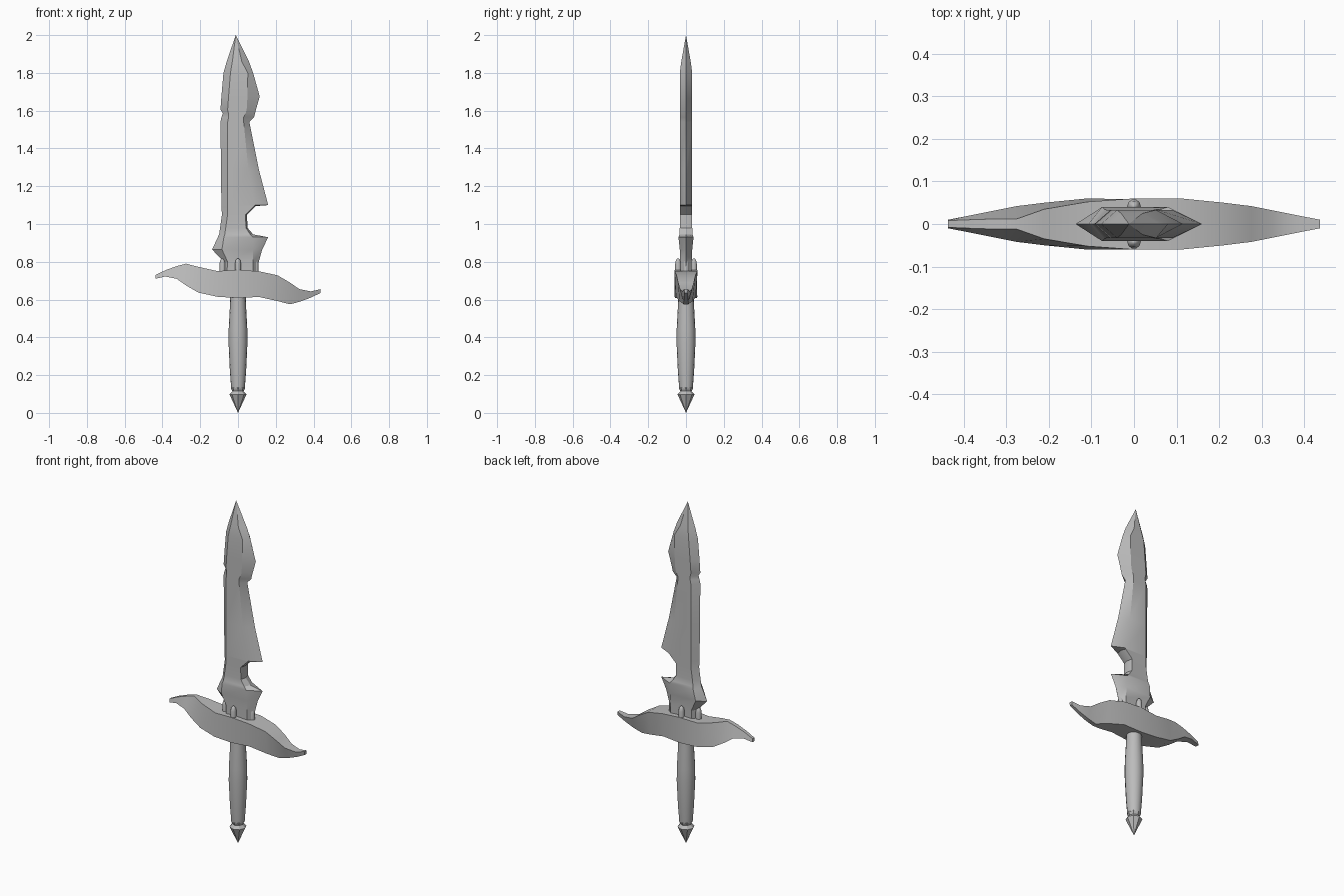
import bpy, bmesh, math
from mathutils import Matrix

if "Cube" in bpy.data.objects:
    bpy.data.objects.remove(bpy.data.objects["Cube"])

GREY = (0.5, 0.5, 0.5, 1)
steel = bpy.data.materials.new("grey steel")
steel.use_nodes = True
steel.diffuse_color = GREY
steel.node_tree.nodes["Principled BSDF"].inputs["Base Color"].default_value = GREY


def finish(name, bm, angle=30):
    bmesh.ops.remove_doubles(bm, verts=bm.verts, dist=0.0005)
    bmesh.ops.recalc_face_normals(bm, faces=bm.faces)
    mesh = bpy.data.meshes.new(name)
    bm.to_mesh(mesh)
    bm.free()
    mesh.materials.append(steel)
    obj = bpy.data.objects.new(name, mesh)
    bpy.context.collection.objects.link(obj)
    bpy.ops.object.select_all(action="DESELECT")
    obj.select_set(True)
    bpy.context.view_layer.objects.active = obj
    bpy.ops.object.shade_smooth_by_angle(angle=math.radians(angle))
    return obj


def loft(name, rings, angle=30):
    """Skin a list of closed rings and cap both ends."""
    bm = bmesh.new()
    rows = [[bm.verts.new(p) for p in ring] for ring in rings]
    n = len(rows[0])
    for a, b in zip(rows, rows[1:]):
        for i in range(n):
            j = (i + 1) % n
            bm.faces.new((a[i], a[j], b[j], b[i]))
    bm.faces.new(rows[0])
    bm.faces.new(rows[-1])
    return finish(name, bm, angle)


def lathe(name, profile, sides, x=0, y=0, angle=30):
    rings = []
    for r, z in profile:
        turn = [2 * math.pi * i / sides for i in range(sides)]
        rings.append([(x + r * math.cos(a), y + r * math.sin(a), z) for a in turn])
    return loft(name, rings, angle)


# Blade: height, back edge, back ridge, front ridge, cutting edge, half thickness
blade = [
    (0.72, -.075, -.06, .08, .105, .03),
    (0.80, -.075, -.055, .08, .11, .03),
    (0.865, -.137, -.085, .08, .128, .033),
    (0.93, -.107, -.075, .08, .16, .04),
    (0.945, -.10, -.07, .065, .08, .035),
    (0.98, -.095, -.065, .042, .05, .033),
    (1.05, -.085, -.055, .04, .048, .033),
    (1.095, -.088, -.055, .085, .095, .033),
    (1.10, -.088, -.055, .09, .16, .033),
    (1.29, -.09, -.055, .055, .11, .033),
    (1.54, -.093, -.055, .03, .06, .033),
    (1.565, -.088, -.05, .03, .085, .033),
    (1.585, -.08, -.05, .04, .09, .033),
    (1.605, -.093, -.055, .046, .095, .033),
    (1.675, -.088, -.05, .05, .115, .033),
    (1.80, -.077, -.04, .052, .08, .033),
    (1.86, -.06, -.03, .02, .058, .025),
    (2.0, -.012, -.012, -.012, -.012, 0),
]
loft("blade", [[(a, 0, z), (b, -t, z), (c, -t, z), (d, 0, z), (c, t, z), (b, t, z)]
               for z, a, b, c, d, t in blade])

# Crossguard: x, top height, bottom height, top half width, bottom half width
arm = [
    (0.0, .757, .608, .06, .058),
    (0.11, .75, .614, .06, .052),
    (0.21, .728, .592, .05, .035),
    (0.275, .69, .575, .042, .012),
    (0.325, .655, .588, .032, .012),
    (0.385, .643, .61, .02, .01),
    (0.437, .655, .635, .01, .008),
]
# The second arm is the first turned half a circle about the y axis
centre = 0.6825
other = [(-x, 2 * centre - b, 2 * centre - t, wb, wt) for x, t, b, wt, wb in arm[:0:-1]]
loft("crossguard", [[(x, -wt, t), (x, wt, t), (x, wb, b), (x, -wb, b)]
                    for x, t, b, wt, wb in other + arm])

# Grip and pommel
lathe("grip", [(.036, .13), (.043, .22), (.05, .37), (.049, .45), (.043, .56), (.04, .64)], 16)
lathe("pommel", [(0, 0), (.045, .098), (.03, .115), (.038, .132), (.036, .135)], 8)

# Rounded pegs around the blade root
for name, x, y in (("front_peg", 0, -.042), ("back_peg", 0, .042),
                   ("left_peg", .092, 0), ("right_peg", -.082, 0)):
    lathe(name, [(.016, .72), (.016, .79), (.012, .808), (.005, .817), (0, .819)],
          10, x, y, 50)
